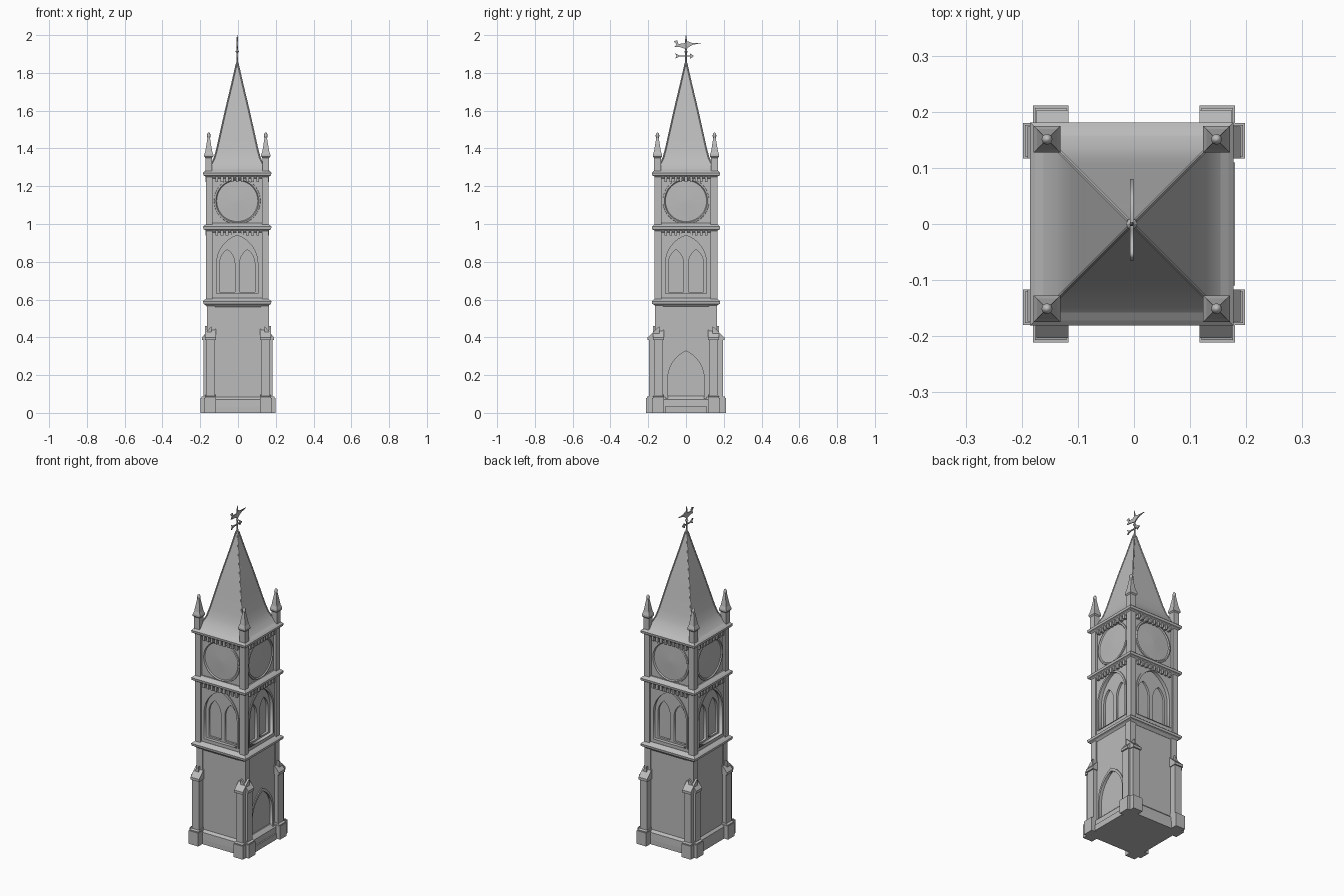
import bpy, bmesh, math
from mathutils import Matrix, Vector

if "Cube" in bpy.data.objects:
    bpy.data.objects.remove(bpy.data.objects["Cube"])

stone = bpy.data.materials.new("grey_stone")
stone.diffuse_color = (0.5, 0.5, 0.5, 1)
stone.use_nodes = True
stone.node_tree.nodes["Principled BSDF"].inputs["Base Color"].default_value = stone.diffuse_color


def side(k):
    """Rotation from the front face to side k (1 right, 2 back, 3 left)."""
    return Matrix.Rotation(k * math.pi / 2, 4, 'Z')


def finish(name, mesh, smooth=None):
    ob = bpy.data.objects.new(name, mesh)
    bpy.context.collection.objects.link(ob)
    mesh.materials.clear()
    mesh.materials.append(stone)
    if smooth:
        bpy.ops.object.select_all(action='DESELECT')
        ob.select_set(True)
        bpy.context.view_layer.objects.active = ob
        bpy.ops.object.shade_smooth_by_angle(angle=math.radians(smooth))
    return ob


def from_bm(name, bm, smooth=None):
    bmesh.ops.recalc_face_normals(bm, faces=bm.faces)
    me = bpy.data.meshes.new(name)
    bm.to_mesh(me)
    bm.free()
    return finish(name, me, smooth)


def lathe(name, profile, n=4, at=(0, 0), mat=None, smooth=None):
    """Stack of n-sided rings; for n = 4 the radius is the half width."""
    bm = bmesh.new()
    s, a0 = (math.sqrt(2), math.pi / 4) if n == 4 else (1, 0)
    rings = []
    for r, z in profile:
        rings.append([bm.verts.new((at[0] + r * s * math.cos(a0 + i * math.tau / n),
                                    at[1] + r * s * math.sin(a0 + i * math.tau / n), z))
                      for i in range(n)])
    for lo, hi in zip(rings, rings[1:]):
        for i in range(n):
            j = (i + 1) % n
            bm.faces.new((lo[i], lo[j], hi[j], hi[i]))
    bm.faces.new(rings[0][::-1])
    bm.faces.new(rings[-1])
    if mat:
        bm.transform(mat)
    return from_bm(name, bm, smooth)


def box(name, x, y, z, k=0, slope=0.0):
    """Box from ranges; slope lowers the outer (-y) top edge."""
    bm = bmesh.new()
    v = [bm.verts.new((px, py, pz - (slope if pz == z[1] and py == y[0] else 0)))
         for px in x for py in y for pz in z]
    for f in ((0, 1, 3, 2), (4, 6, 7, 5), (0, 4, 5, 1), (2, 3, 7, 6), (0, 2, 6, 4), (1, 5, 7, 3)):
        bm.faces.new([v[i] for i in f])
    bm.transform(side(k))
    return from_bm(name, bm)


def slab(name, loops, outer, depth, k):
    """Upright plate with holes; its outer face lies at distance outer."""
    cu = bpy.data.curves.new(name, 'CURVE')
    cu.dimensions, cu.fill_mode, cu.extrude = '2D', 'BOTH', depth / 2
    for pts in loops:
        sp = cu.splines.new('POLY')
        sp.points.add(len(pts) - 1)
        for p, (x, z) in zip(sp.points, pts):
            p.co = (x, z, 0, 1)
        sp.use_cyclic_u = True
    tmp = bpy.data.objects.new(name + "_curve", cu)
    bpy.context.collection.objects.link(tmp)
    me = bpy.data.meshes.new_from_object(tmp.evaluated_get(bpy.context.evaluated_depsgraph_get()))
    bpy.data.objects.remove(tmp)
    me.transform(side(k) @ Matrix.Translation((0, -outer + depth / 2, 0))
                 @ Matrix.Rotation(math.pi / 2, 4, 'X'))
    return finish(name, me)


def rect(w, z0, z1):
    return [(-w, z0), (w, z0), (w, z1), (-w, z1)]


def arch(w, z0, spring, top, cx=0.0, n=8):
    h = top - spring
    r = (w * w + h * h) / (2 * w)
    a = math.atan2(h, r - w)
    arc = [(w - r + r * math.cos(a * i / n), spring + r * math.sin(a * i / n)) for i in range(n + 1)]
    left = [(-x, z) for x, z in arc[-2::-1]]
    return [(cx + x, z) for x, z in [(-w, z0), (w, z0)] + arc + left]


def tube(name, pts, r):
    """Thin four-sided rod through the points."""
    bm = bmesh.new()
    for a, b in zip(pts, pts[1:]):
        a, b = Vector(a), Vector(b)
        m = Matrix.Translation((a + b) / 2) @ (b - a).to_track_quat('Z', 'Y').to_matrix().to_4x4()
        bmesh.ops.create_cone(bm, cap_ends=True, segments=6, radius1=r, radius2=r,
                              depth=(b - a).length, matrix=m)
    return from_bm(name, bm)


# Cores and base
lathe("tower_base", [(0.172, 0.0), (0.172, 0.03), (0.17, 0.07), (0.15, 0.09)])
lathe("lower_core", [(0.143, 0.02), (0.143, 0.58)])
lathe("belfry_core", [(0.125, 0.58), (0.125, 0.98)])
lathe("clock_core", [(0.15, 0.98), (0.15, 1.27)])

# Moulded string courses and the roof cornice
for nm, z in (("lower_cornice", 0.585), ("middle_cornice", 0.98), ("roof_cornice", 1.265)):
    lathe(nm, [(0.158, z - 0.025), (0.17, z - 0.012), (0.179, z - 0.008), (0.181, z + 0.006),
               (0.172, z + 0.014), (0.158, z + 0.024)])

for k in range(4):
    # Lower wall, with the doorway on one side
    holes = [arch(0.1, 0.035, 0.18, 0.335)] if k == 1 else []
    slab("lower_wall", [rect(0.157, 0.02, 0.58)] + holes, 0.157, 0.02, k)
    if k == 1:
        slab("door_frame", [arch(0.108, 0.02, 0.18, 0.347), arch(0.096, 0.035, 0.18, 0.328)],
             0.163, 0.012, k)
        box("door_step", (-0.11, 0.11), (-0.18, -0.14), (0, 0.035), k)

    # Stepped buttresses in pairs at the corners
    reach = 0.195 if k % 2 == 0 else 0.182
    for s in (-1, 1):
        def span(a, b):
            return (min(s * a, s * b), max(s * a, s * b))
        box("buttress_foot", span(0.117, 0.18), (-reach - 0.016, -0.13), (0, 0.08), k)
        box("buttress_foot_slope", span(0.12, 0.176), (-reach - 0.012, -0.13), (0.08, 0.105), k, 0.02)
        box("buttress", span(0.122, 0.17), (-reach, -0.13), (0.09, 0.39), k)
        box("buttress_cap", span(0.117, 0.174), (-reach - 0.008, -0.14), (0.385, 0.46), k, 0.06)

    # Belfry opening with twin lancets
    slab("belfry_wall", [rect(0.156, 0.59, 0.97), arch(0.112, 0.63, 0.79, 0.945)], 0.156, 0.025, k)
    slab("belfry_tracery", [rect(0.115, 0.6, 0.96), arch(0.04, 0.64, 0.79, 0.865, -0.053),
                            arch(0.04, 0.64, 0.79, 0.865, 0.053)], 0.138, 0.012, k)
    slab("arch_moulding", [arch(0.12, 0.63, 0.79, 0.957), arch(0.109, 0.631, 0.79, 0.94)],
         0.161, 0.012, k)

    # Dished clock dial with a raised rim
    m = side(k) @ Matrix.Translation((0, -0.149, 1.122)) @ Matrix.Rotation(math.pi / 2, 4, 'X')
    lathe("clock_dial", [(0.123, 0), (0.122, 0.007), (0.114, 0.009), (0.109, 0.003), (0.04, 0.005),
                         (0.004, 0.007)], 40, mat=m, smooth=30)

    # Corbels beneath the upper cornices
    for z in (0.955, 1.24):
        for i in range(-4, 5):
            x = i * 0.027
            box("corbel", (x - 0.007, x + 0.007), (-0.168, -0.145), (z - 0.017, z + 0.012), k)

for sx in (-1, 1):
    for sy in (-1, 1):
        # Corner piers of both upper stages
        for nm, z0, z1 in (("belfry_pier", 0.59, 0.97), ("clock_pier", 0.99, 1.255)):
            lathe(nm, [(0.018, z0), (0.018, z1)], at=(sx * 0.148, sy * 0.148))
        lathe("lower_pier", [(0.02, 0.4), (0.02, 0.58)], at=(sx * 0.143, sy * 0.143))
        # Corner pinnacle with ball finial
        c = (sx * 0.151, sy * 0.151)
        lathe("pinnacle", [(0.018, 1.27), (0.018, 1.35), (0.024, 1.357), (0.024, 1.368),
                           (0.018, 1.385), (0.006, 1.46)], at=c)
        lathe("pinnacle_finial", [(0.004, 1.45), (0.009, 1.461), (0.01, 1.469), (0.007, 1.479),
                                  (0.002, 1.484)], 8, at=c, smooth=60)

# Flared spire and its hip ridges
spire = [(0.172, 1.275), (0.155, 1.292), (0.135, 1.32), (0.12, 1.352), (0.107, 1.40), (0.087, 1.49),
         (0.06, 1.61), (0.03, 1.735), (0.005, 1.845)]
lathe("spire", spire, smooth=35)
for sx in (-1, 1):
    for sy in (-1, 1):
        tube("hip_ridge", [(sx * r, sy * r, z) for r, z in spire], 0.004)

# Weathervane: mast, arrow and bird plate
lathe("vane_mast", [(0.009, 1.83), (0.007, 1.85), (0.004, 1.86), (0.004, 1.98), (0.001, 2.0)], 8)
lathe("vane_ball", [(0.003, 1.905), (0.01, 1.913), (0.003, 1.921)], 8)
slab("vane_arrow", [[(-0.06, 1.905), (-0.05, 1.89), (-0.058, 1.875), (-0.035, 1.886), (0.02, 1.886),
                     (0.022, 1.875), (0.042, 1.889), (0.022, 1.903), (0.02, 1.892), (-0.035, 1.892)]],
     0.003, 0.006, 1)
slab("vane_bird", [[(-0.065, 1.968), (-0.047, 1.972), (-0.04, 1.953), (-0.012, 1.956), (0.008, 1.968),
                    (0.03, 1.959), (0.08, 1.957), (0.04, 1.95), (0.022, 1.942), (0.002, 1.926),
                    (-0.03, 1.936), (-0.06, 1.938), (-0.05, 1.952)]], 0.003, 0.006, 1)

# The upper stages sit slightly left of the base
for ob in bpy.data.objects:
    if min(v.co.z for v in ob.data.vertices) > 0.55:
        ob.location.x = -0.004
